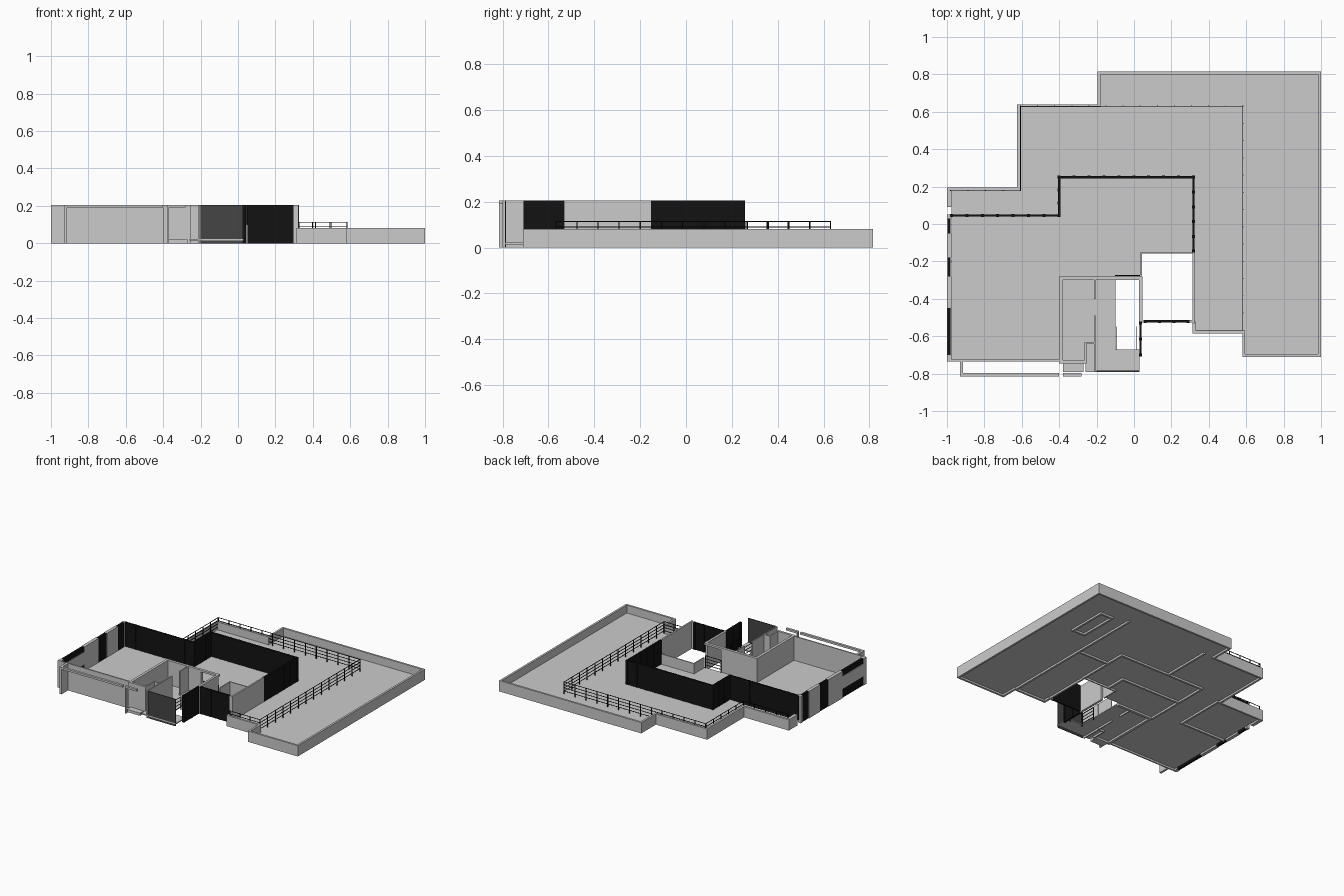
import bpy, bmesh
from mathutils import Matrix, Vector

if "Cube" in bpy.data.objects:
    bpy.data.objects.remove(bpy.data.objects["Cube"])

FLOOR, LOW, TOP = 0.022, 0.082, 0.205


def material(name, c):
    m = bpy.data.materials.new(name)
    m.diffuse_color = (c, c, c, 1)
    m.use_nodes = True
    m.node_tree.nodes["Principled BSDF"].inputs["Base Color"].default_value = m.diffuse_color
    return m


BLACK = material("black_glass", 0.006)
DARK = material("dark_glass", 0.06)


def finish(bm, name, mat=None):
    me = bpy.data.meshes.new(name)
    bm.to_mesh(me)
    bm.free()
    ob = bpy.data.objects.new(name, me)
    bpy.context.collection.objects.link(ob)
    if mat:
        me.materials.append(mat)
    return ob


def add_box(bm, x0, x1, y0, y1, z0, z1):
    mat = Matrix.Translation(((x0 + x1) / 2, (y0 + y1) / 2, (z0 + z1) / 2)) @ \
        Matrix.Diagonal((abs(x1 - x0), abs(y1 - y0), abs(z1 - z0), 1))
    bmesh.ops.create_cube(bm, size=1, matrix=mat)


def boxes(name, items, mat=None):
    bm = bmesh.new()
    for b in items:
        add_box(bm, *b)
    return finish(bm, name, mat)


def run(bm, path, t, z0, z1):
    """Axis-aligned wall of thickness t centred on a path."""
    h = t / 2
    for (ax, ay), (bx, by) in zip(path, path[1:]):
        add_box(bm, min(ax, bx) - h, max(ax, bx) + h, min(ay, by) - h, max(ay, by) + h, z0, z1)


def wall(name, paths, t, z0, z1, mat=None):
    bm = bmesh.new()
    for p in paths:
        run(bm, p, t, z0, z1)
    return finish(bm, name, mat)


def posts(bm, path, step, t, z0, z1):
    for a, b in zip(path, path[1:]):
        a, b = Vector(a), Vector(b)
        n = max(1, round((b - a).length / step))
        for i in range(n + 1):
            p = a.lerp(b, i / n)
            add_box(bm, p.x - t / 2, p.x + t / 2, p.y - t / 2, p.y + t / 2, z0, z1)


def railing(name, path, z0=FLOOR, z1=0.115):
    bm = bmesh.new()
    for f in (0.25, 0.5, 0.75, 1):
        z = z0 + (z1 - z0) * f
        run(bm, path, 0.004, z - 0.003, z)
    posts(bm, path, 0.09, 0.005, z0, z1)
    return finish(bm, name, BLACK)


def glazing(name, path, z0=FLOOR):
    bm = bmesh.new()
    run(bm, path, 0.012, z0, TOP)
    posts(bm, path, 0.08, 0.016, z0, TOP)
    return finish(bm, name, BLACK)


# Floor slab, notched around the stairwell and courtyard
outline = [(-.975, -.73), (-.4, -.73), (-.4, -.745), (-.26, -.745), (-.26, -.79), (.03, -.79),
           (.03, -.67), (-.1, -.67), (-.1, -.28), (.04, -.28), (.04, -.15), (.32, -.15),
           (.32, -.58), (.58, -.58), (.58, -.71), (.995, -.71), (.995, .81), (-.19, .81),
           (-.19, .635), (-.62, .635), (-.62, .19), (-.975, .19)]
bm = bmesh.new()
face = bm.faces.new([bm.verts.new((x, y, 0.014)) for x, y in outline])
ext = bmesh.ops.extrude_face_region(bm, geom=[face])
bmesh.ops.translate(bm, vec=(0, 0, FLOOR - 0.014),
                    verts=[v for v in ext["geom"] if isinstance(v, bmesh.types.BMVert)])
bmesh.ops.recalc_face_normals(bm, faces=bm.faces)
finish(bm, "floor_slab")

# Low parapet around the terraces
wall("terrace_parapet", [
    [(.32, -.53), (.32, -.578), (.587, -.578), (.587, -.703), (.992, -.703), (.992, .807),
     (-.187, .807), (-.187, .632), (-.617, .632), (-.617, .187), (-.992, .187), (-.992, .11)]],
    0.015, 0, LOW)

# Railings
railing("terrace_railing", [(-.98, .178), (-.607, .178), (-.607, .63), (.582, .63),
                            (.582, -.568), (.33, -.568)])
railing("stair_railing", [(-.1, -.276), (.03, -.276)])
railing("stair_handrail_left", [(-.095, -.67), (-.095, -.55)], 0, 0.1)
railing("stair_handrail_right", [(.012, -.67), (.012, -.55)], 0, 0.1)

# Glass walls
glazing("terrace_glazing", [(-.975, .045), (-.4, .045), (-.4, .25), (.318, .25), (.318, -.145)])
glazing("courtyard_glazing", [(.06, -.52), (.29, -.52)], 0)
glazing("entrance_side_glazing", [(.035, -.7), (.035, -.53)], 0)
boxes("entrance_front_glazing", [(-.2, .027, -.79, -.784, 0, TOP)], DARK)

# Courtyard walls
wall("courtyard_wall", [[(.318, -.15), (.318, -.525)], [(.3, -.52), (.318, -.52)]], 0.012, 0, TOP)
wall("courtyard_low_wall", [[(.04, -.27), (.04, -.153), (.31, -.153)]], 0.008, 0, 0.1)

# Entrance block
boxes("entrance_block_walls", [
    (-.4, -.38, -.745, -.28, 0, TOP), (-.38, -.1, -.3, -.28, 0, TOP),
    (-.1, .045, -.3, -.28, .19, TOP), (.028, .045, -.53, -.3, 0, TOP),
    (-.4, -.26, -.745, -.728, 0, TOP), (-.265, -.255, -.745, -.63, 0, TOP),
    (-.255, -.205, -.64, -.63, 0, TOP), (-.215, -.207, -.79, -.49, 0, TOP),
    (-.215, -.207, -.4, -.3, 0, TOP)])

# Front wall with projecting frame
boxes("front_wall", [(-1, -.4, -.735, -.725, 0, TOP), (-1, -.975, -.735, -.7, 0, TOP)])
boxes("front_frame", [(-.93, -.913, -.815, -.735, 0, TOP), (-.93, -.4, -.815, -.797, .19, TOP)])

# Side door portal
boxes("door_portal", [(-.38, -.37, -.815, -.797, 0, TOP), (-.38, -.28, -.815, -.797, .19, TOP),
                      (-.38, -.27, -.79, -.74, 0, .02)])

# Left wall piers, window bands and glass
boxes("left_wall", [(-1, -.975, -.45, -.28, 0, TOP), (-1, -.975, -.18, -.05, 0, TOP),
                    (-1, -.975, .03, .05, 0, TOP), (-1, -.975, -.7, -.45, .07, .165),
                    (-1, -.975, .09, .19, 0, LOW)])
boxes("left_windows", [(-.996, -.98, -.7, -.45, 0, .07), (-.996, -.98, -.7, -.45, .165, TOP),
                       (-.996, -.98, -.28, -.18, 0, TOP), (-.996, -.98, -.05, .03, 0, TOP)], BLACK)

# Wall stubs under the slab
wall("underside_walls", [
    [(-.6, .18), (-.6, -.2), (-.97, -.2)], [(-.4, -.28), (-.4, .25), (.32, .25), (.32, -.15)],
    [(-.1, .63), (-.1, .25)], [(.58, .63), (.58, -.57)], [(.32, .1), (.58, .1)],
    [(.7, .6), (.7, .3), (.8, .3), (.8, .6), (.7, .6)], [(-.4, 0), (.1, 0), (.1, -.15)]],
    0.015, 0, 0.015)
